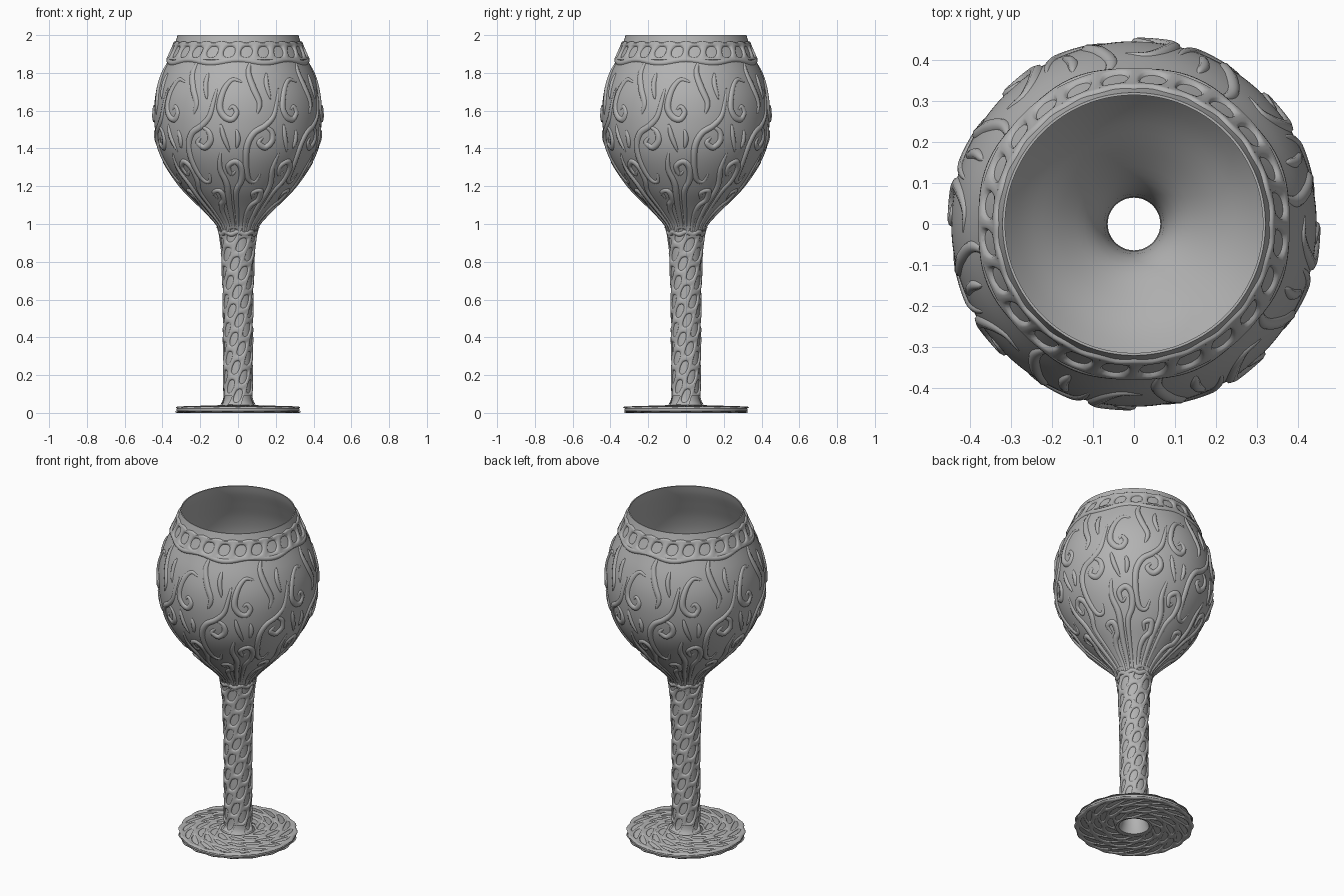
import bpy, bmesh
from math import sin, cos, pi, radians
from mathutils import Vector

cube = bpy.data.objects.get("Cube")
if cube:
    bpy.data.objects.remove(cube)

metal = bpy.data.materials.new("plain_grey")
metal.use_nodes = True
grey = (0.45, 0.45, 0.45, 1)
metal.diffuse_color = grey
metal.node_tree.nodes["Principled BSDF"].inputs["Base Color"].default_value = grey

# Outer wall of the stem and bowl as (height, radius)
WALL = [(.035, .092), (.05, .08), (.08, .073), (.2, .072), (.6, .075), (.8, .081),
        (.9, .088), (.96, .097), (1.0, .115), (1.074, .181), (1.18, .284), (1.31, .376),
        (1.42, .424), (1.55, .444), (1.66, .44), (1.76, .415), (1.86, .374),
        (1.95, .335), (2.0, .32)]
FOOT_R, FOOT_LOW = .326, .006


def slope(i):
    a, b = WALL[max(i - 1, 0)], WALL[min(i + 1, len(WALL) - 1)]
    return (b[1] - a[1]) / (b[0] - a[0])


def wall_radius(z):
    """Smooth radius of the outer wall at a height."""
    i = 0
    while i < len(WALL) - 2 and z > WALL[i + 1][0]:
        i += 1
    (z0, r0), (z1, r1) = WALL[i], WALL[i + 1]
    d = z1 - z0
    t = min(max((z - z0) / d, 0), 1)
    s = 1 - t
    return (r0 * (1 + 2 * t) * s * s + d * slope(i) * t * s * s
            + r1 * t * t * (3 - 2 * t) - d * slope(i + 1) * t * t * s)


def polar(deg, r, z):
    return Vector((r * cos(radians(deg)), r * sin(radians(deg)), z))


# Surfaces that carry relief, each addressed by angle and one more coordinate
def wall(a, z):
    return polar(a, wall_radius(z), z)


def foot_top(a, v):
    return polar(a, FOOT_R - v, .028 + .03 * v)


def foot_bottom(a, r):
    return polar(a, r, FOOT_LOW)


def normal_at(surf, a, v):
    return (surf(a + .5, v) - surf(a - .5, v)).cross(
        surf(a, v + .004) - surf(a, v - .004)).normalized()


def finish(bm, name):
    mesh = bpy.data.meshes.new(name)
    bm.to_mesh(mesh)
    bm.free()
    mesh.materials.append(metal)
    ob = bpy.data.objects.new(name, mesh)
    bpy.context.collection.objects.link(ob)
    for p in mesh.polygons:
        p.use_smooth = True
    return ob


def lathe(profile, name, segs=128):
    bm = bmesh.new()
    rings = [[bm.verts.new(polar(360 * j / segs, r, z)) for j in range(segs)]
             for r, z in profile]
    for i, low in enumerate(rings):
        high = rings[(i + 1) % len(rings)]
        for j in range(segs):
            k = (j + 1) % segs
            bm.faces.new((low[j], low[k], high[k], high[j]))
    return finish(bm, name)


def spline(pts, steps=6):
    """Curve through all given points."""
    p = [Vector(q) for q in pts]
    p = [2 * p[0] - p[1]] + p + [2 * p[-1] - p[-2]]
    out = []
    for a, b, c, d in zip(p, p[1:], p[2:], p[3:]):
        for k in range(steps):
            t = k / steps
            out.append(b + (c - a) * t / 2 + (2 * a - 5 * b + 4 * c - d) * t * t / 2
                       + (3 * b - a - 3 * c + d) * t ** 3 / 2)
    return out + [p[-2]]


def ribbon(bm, surf, pts, width, height, closed=False):
    """Domed strip laid along a path on a surface."""
    n = len(pts)
    rows = []
    for i, (a, v) in enumerate(pts):
        normal = normal_at(surf, a, v)
        nxt = pts[(i + 1) % n] if closed else pts[min(i + 1, n - 1)]
        prev = pts[i - 1] if closed else pts[max(i - 1, 0)]
        side = normal.cross((surf(*nxt) - surf(*prev)).normalized())
        k = 1 if closed else .2 + .8 * max(0, sin(pi * i / (n - 1))) ** .6
        rows.append([bm.verts.new(surf(a, v) + side * width * k * cos(b * pi / 4)
                                  + normal * (height * k * sin(b * pi / 4) - .002))
                     for b in range(5)])
    for i in range(n if closed else n - 1):
        r0, r1 = rows[i], rows[(i + 1) % n]
        for j in range(4):
            bm.faces.new((r0[j], r0[j + 1], r1[j + 1], r1[j]))


def net_cell(bm, surf, a, v, da, dv, lean, hole, height, n=24):
    """One tile of a raised net with a rounded oval opening."""
    loops = []
    for part, lift in ((0, -.002), (.25, .75 * height), (.55, height), (1, height)):
        loop = []
        for i in range(n):
            c, s = cos(2 * pi * i / n), sin(2 * pi * i / n)
            k = hole * (1 - part) + part / max(abs(c), abs(s))
            aa, vv = a + da * c * k + lean * s * k, v + dv * s * k
            loop.append(bm.verts.new(surf(aa, vv) + normal_at(surf, aa, vv) * lift))
        loops.append(loop)
    for inner, outer in zip(loops, loops[1:]):
        for i in range(n):
            j = (i + 1) % n
            bm.faces.new((inner[i], outer[i], outer[j], inner[j]))


def hoop(bm, surf, v, wave, count, width, height, n=144):
    ribbon(bm, surf, [(360 * i / n, v + wave * cos(2 * pi * i * count / n))
                      for i in range(n)], width, height, True)


# Hollow goblet: foot, stem and bowl in one turned shell
profile = [(.085, FOOT_LOW), (.316, FOOT_LOW), (FOOT_R, .011), (FOOT_R, .023), (.32, .028)]
heights = [.035 + .015 * i for i in range(6)] + [.15 + .05 * i for i in range(16)]
heights += [.93 + .0214 * i for i in range(50)] + [2.0]
profile += [(wall_radius(z), z) for z in heights]
profile += [(wall_radius(z) - .006, z) for z in reversed(heights) if z > .98]
profile += [(.085, .96), (.073, .91), (.066, .85), (.064, .12), (.07, .05)]
goblet = lathe(profile, "goblet_shell")
bpy.ops.object.select_all(action='DESELECT')
goblet.select_set(True)
bpy.context.view_layer.objects.active = goblet
bpy.ops.object.shade_smooth_by_angle(angle=radians(40))

# Band of oval openings below the rim
bm = bmesh.new()
for i in range(24):
    net_cell(bm, wall, 7.5 + 15 * i, 1.911, 7.5, .045, 1.5, .65, .010)
hoop(bm, wall, 1.953, .004, 24, .012, .012)
hoop(bm, wall, 1.863, .009, 8, .015, .012)
finish(bm, "rim_band")

# Scrolls, vines and leaves of one eighth of the bowl
SCROLLS = [
    # upper curl
    [(3, 1.752), (-3.7, 1.765), (-8.7, 1.73), (-11.8, 1.67), (-12.5, 1.61), (-9, 1.565),
     (-4, 1.555), (-1, 1.59), (-3.5, 1.622), (-6.5, 1.605)],
    # large middle scroll with its hooked tail
    [(30, 1.72), (28, 1.65), (25, 1.57), (19, 1.52), (11, 1.48), (6.5, 1.41),
     (6.5, 1.31), (10, 1.235), (17, 1.225), (20, 1.27)],
    # curl inside the middle scroll
    [(18, 1.52), (24, 1.49), (25, 1.44), (20, 1.405), (15, 1.43), (18, 1.46)],
    # vine from the rim band
    [(10, 1.86), (8, 1.80), (11, 1.72), (15, 1.64), (13, 1.58)],
    # rising stem with a curl
    [(0, .94), (-2, 1.08), (-2, 1.17), (3, 1.23), (3, 1.295), (-2, 1.33), (-8, 1.305),
     (-6, 1.262), (-2, 1.28)],
    # low stem with a small curl
    [(18, .94), (16, 1.05), (20, 1.10), (27, 1.13), (25, 1.175), (17, 1.165), (19, 1.13)],
    # side stem
    [(32, .94), (32, 1.08), (34, 1.2), (30, 1.29), (32, 1.38)],
]
LEAVES = [
    [(33, 1.53), (35, 1.46), (39, 1.38)],
    [(22, 1.80), (21, 1.74), (23, 1.66)],
    [(-1, 1.50), (0, 1.45), (-1, 1.40)],
]
bm = bmesh.new()
for turn in range(8):
    for group, width in ((SCROLLS, .018), (LEAVES, .014)):
        for path in group:
            pts = spline([(a + 45 * turn - 90, z) for a, z in path])
            ribbon(bm, wall, pts, width, .013)
finish(bm, "bowl_scrolls")

# Net of leaning openings winding up the stem, staggered by column
bm = bmesh.new()
for row in range(9):
    for i in range(8):
        step = row + i % 2 / 2
        net_cell(bm, wall, 45 * i + 24 * step, .09 + .1 * step, 22.5, .05, 12, .7, .008)
hoop(bm, wall, .952, .006, 8, .014, .011)
finish(bm, "stem_net")

# Swirled openings on both sides of the foot
for name, surf, flip in (("foot_top_swirls", foot_top, 1), ("foot_bottom_swirls", foot_bottom, 0)):
    bm = bmesh.new()
    for count, r, dr, lean in ((10, .135, .035, 16), (14, .205, .035, 15), (18, .278, .038, 14)):
        v = FOOT_R - r if flip else r
        for i in range(count):
            net_cell(bm, surf, 360 * i / count + r * 90, v, 180 / count, dr,
                     -lean if flip else lean, .7, .006)
    hoop(bm, surf, .008 if flip else FOOT_R - .008, .004, 18, .012, .008)
    finish(bm, name)
